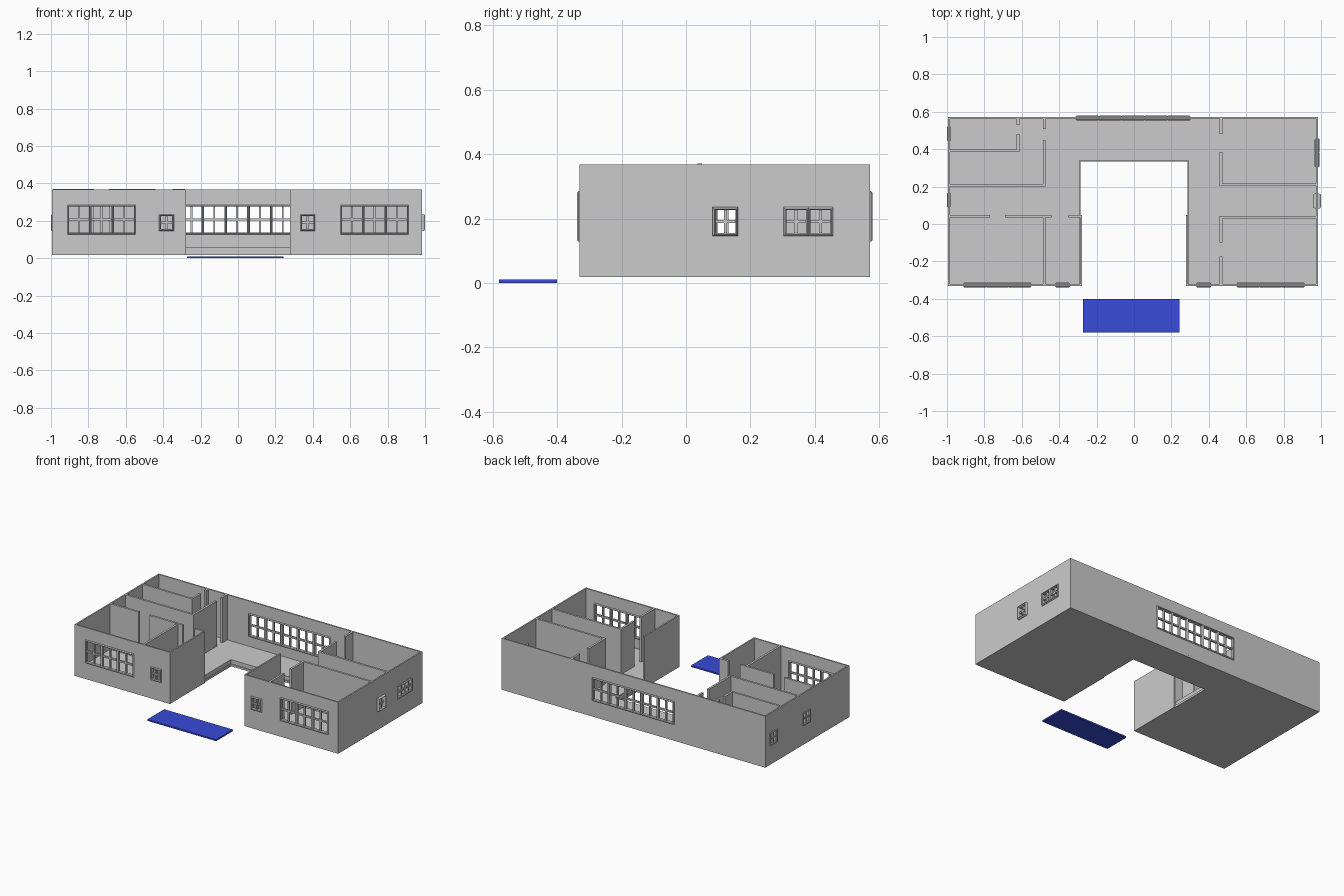
import bpy, bmesh

if "Cube" in bpy.data.objects:
    bpy.data.objects.remove(bpy.data.objects["Cube"])

Z0, Z1 = 0.018, 0.367            # underside and wall top
FLOOR = 0.06                     # finished floor level


def place(axis, fixed, u, d, z):
    """Point on a wall: u along the wall, d across it."""
    return (u, fixed + d, z) if axis == 'x' else (fixed + d, u, z)


def finish(name, bm):
    bmesh.ops.recalc_face_normals(bm, faces=bm.faces)
    mesh = bpy.data.meshes.new(name)
    bm.to_mesh(mesh)
    bm.free()
    ob = bpy.data.objects.new(name, mesh)
    bpy.context.collection.objects.link(ob)
    return ob


def add_box(bm, lo, hi):
    lo, hi = [min(p) for p in zip(lo, hi)], [max(p) for p in zip(lo, hi)]
    geom = bmesh.ops.create_cube(bm, size=1)['verts']
    for v in geom:
        v.co = [l + (c + 0.5) * (h - l) for l, h, c in zip(lo, hi, v.co)]


def slab(name, outline, z0, z1):
    bm = bmesh.new()
    rings = [[bm.verts.new((x, y, z)) for x, y in outline] for z in (z0, z1)]
    bm.faces.new(rings[0])
    bm.faces.new(rings[1])
    n = len(outline)
    for i in range(n):
        j = (i + 1) % n
        bm.faces.new((rings[0][i], rings[0][j], rings[1][j], rings[1][i]))
    return finish(name, bm)


def window(name, axis, fixed, u0, u1, z0, z1, depth):
    """Bevelled frame ring with a cross of glazing bars."""
    bm = bmesh.new()
    profile = [(-0.002, -depth * 0.6), (0.003, -depth), (0.007, -depth * 0.7),
               (0.007, depth * 0.7), (0.003, depth), (-0.002, depth * 0.6)]
    rings = []
    for inset, d in profile:
        a, b, c, e = u0 + inset, u1 - inset, z0 + inset, z1 - inset
        rings.append([bm.verts.new(place(axis, fixed, u, d, z))
                      for u, z in ((a, c), (b, c), (b, e), (a, e))])
    for i, r in enumerate(rings):
        s = rings[(i + 1) % len(rings)]
        for k in range(4):
            m = (k + 1) % 4
            bm.faces.new((r[k], r[m], s[m], s[k]))
    um, zm, w, d = (u0 + u1) / 2, (z0 + z1) / 2, 0.005, depth * 0.55
    add_box(bm, place(axis, fixed, um - w, -d, z0 + 0.005),
            place(axis, fixed, um + w, d, z1 - 0.005))
    add_box(bm, place(axis, fixed, u0 + 0.005, -d * 0.9, zm - w),
            place(axis, fixed, u1 - 0.005, d * 0.9, zm + w))
    finish(name, bm)


def outer_wall(name, axis, fixed, start, end, groups=(), t=0.01):
    """Wall sheet with window openings; group = (u0, u1, count, z0, z1, depth)."""
    us = sorted({start, end, *[u for g in groups for u in g[:2]]})
    zs = sorted({Z0, Z1, *[z for g in groups for z in g[3:5]]})
    bm = bmesh.new()
    grid = [[bm.verts.new(place(axis, fixed, u, 0, z)) for z in zs] for u in us]
    for i in range(len(us) - 1):
        for j in range(len(zs) - 1):
            um, zm = (us[i] + us[i + 1]) / 2, (zs[j] + zs[j + 1]) / 2
            if any(g[0] < um < g[1] and g[3] < zm < g[4] for g in groups):
                continue
            bm.faces.new((grid[i][j], grid[i + 1][j], grid[i + 1][j + 1], grid[i][j + 1]))
    ob = finish(name, bm)
    mod = ob.modifiers.new("thickness", 'SOLIDIFY')
    mod.thickness, mod.offset = t, 0
    for g in groups:
        step = (g[1] - g[0]) / g[2]
        for k in range(g[2]):
            window(name + "_window", axis, fixed, g[0] + k * step,
                   g[0] + (k + 1) * step, *g[3:])


def partition(name, axis, fixed, runs, t=0.014, top=Z1):
    """Inner wall made of full-height runs with door gaps between."""
    bm = bmesh.new()
    for a, b in runs:
        add_box(bm, place(axis, fixed, a, -t / 2, FLOOR - 0.01),
                place(axis, fixed, b, t / 2, top))
    finish(name, bm)


def u_plan(inset, step):
    l, r, f, b = -0.995 + inset, 0.983 - inset, -0.331 + inset, 0.571 - inset
    c, cy = 0.285 + step, 0.333 + step
    return [(l, f), (-c, f), (-c, cy), (c, cy), (c, f), (r, f), (r, b), (l, b)]


# Base and floor
slab("foundation", u_plan(0, 0), Z0, 0.032)
slab("floor", u_plan(0.004, 0.006), 0.032, FLOOR)

# Outer walls with windows
BIG, SMALL = (0.13, 0.283, 0.013), (0.148, 0.233, 0.013)
outer_wall("front_wall_left", 'x', -0.326, -0.995, -0.28,
           [(-0.91, -0.55, 3, *BIG), (-0.42, -0.345, 1, *SMALL)])
outer_wall("front_wall_right", 'x', -0.326, 0.28, 0.983,
           [(0.335, 0.41, 1, *SMALL), (0.55, 0.91, 3, *BIG)])
outer_wall("back_wall", 'x', 0.566, -0.995, 0.983, [(-0.31, 0.30, 5, *BIG)])
outer_wall("left_wall", 'y', -0.99, -0.331, 0.571,
           [(0.09, 0.165, 1, 0.148, 0.233, 0.01), (0.445, 0.52, 1, 0.148, 0.233, 0.01)])
outer_wall("right_wall", 'y', 0.979, -0.331, 0.571,
           [(0.085, 0.16, 1, 0.148, 0.233, 0.021), (0.305, 0.455, 2, *SMALL)])
for side, x in (("left", -0.284), ("right", 0.284)):
    outer_wall("courtyard_wall_" + side, 'y', x, -0.331, 0.047)

# Left wing rooms
partition("left_back_room_wall", 'x', 0.392, [(-0.99, -0.613)])
partition("left_back_room_door_wall", 'y', -0.62, [(0.392, 0.48), (0.53, 0.566)])
partition("left_middle_room_wall", 'x', 0.208, [(-0.99, -0.473)])
partition("left_middle_room_door_wall", 'y', -0.48, [(0.208, 0.45), (0.508, 0.566)])
partition("left_front_rooms_wall", 'x', 0.042,
          [(-0.99, -0.77), (-0.69, -0.44), (-0.35, -0.284)], top=Z1 + 0.003)
partition("left_front_divider", 'y', -0.48, [(-0.326, 0.042)])

# Right wing rooms
partition("right_back_room_wall", 'x', 0.21, [(0.458, 0.979)])
partition("right_back_room_door_wall", 'y', 0.465, [(0.21, 0.385), (0.48, 0.566)])
partition("right_front_room_wall", 'x', 0.037, [(0.458, 0.979)])
partition("right_front_room_door_wall", 'y', 0.465, [(-0.326, -0.175), (-0.10, 0.037)])

# Blue slab in front of the courtyard
pool = slab("pool", [(-0.274, -0.58), (0.242, -0.58), (0.242, -0.4), (-0.274, -0.4)], 0, 0.01)
blue = bpy.data.materials.new("blue")
blue.diffuse_color = (0.04, 0.07, 0.68, 1)
blue.use_nodes = True
blue.node_tree.nodes["Principled BSDF"].inputs["Base Color"].default_value = blue.diffuse_color
pool.data.materials.append(blue)
